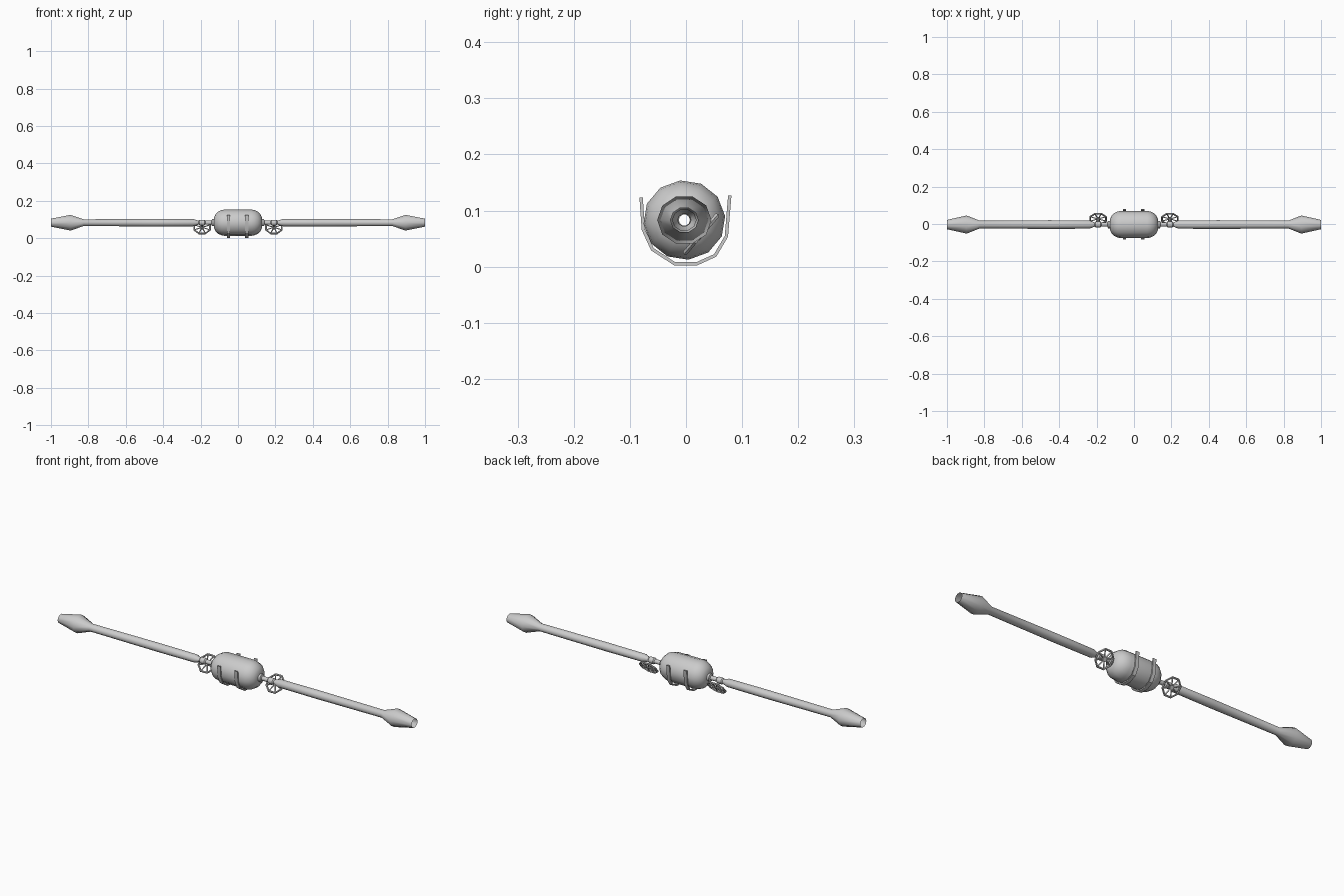
import bpy, bmesh, math
from mathutils import Vector, Matrix

if "Cube" in bpy.data.objects:
    bpy.data.objects.remove(bpy.data.objects["Cube"])

AXIS_Y, AXIS_Z = -0.003, 0.083


def finish(bm, name, mirror=False, angle=40):
    bmesh.ops.recalc_face_normals(bm, faces=bm.faces)
    me = bpy.data.meshes.new(name)
    bm.to_mesh(me)
    bm.free()
    ob = bpy.data.objects.new(name, me)
    bpy.context.collection.objects.link(ob)
    if mirror:
        ob.modifiers.new("Mirror", 'MIRROR').use_axis[0] = True
    bpy.context.view_layer.objects.active = ob
    ob.select_set(True)
    bpy.ops.object.shade_smooth_by_angle(angle=math.radians(angle))
    ob.select_set(False)
    return ob


def lathe(name, profile, sides, mirror=False, sy=1.0, turn=0.0):
    """Open surface of revolution around the x axis from (x, radius) points."""
    bm = bmesh.new()
    rings = []
    for x, r in profile:
        rings.append([bm.verts.new((x,
                      AXIS_Y + sy * r * math.cos(turn + math.tau * i / sides),
                      AXIS_Z + r * math.sin(turn + math.tau * i / sides)))
                      for i in range(sides)])
    for a, b in zip(rings, rings[1:]):
        for i in range(sides):
            j = (i + 1) % sides
            bm.faces.new((a[i], a[j], b[j], b[i]))
    return finish(bm, name, mirror)


# Tank with rounded ends and open ports
half = [(0.070, 0.071), (0.088, 0.068), (0.105, 0.060), (0.119, 0.047),
        (0.127, 0.031), (0.129, 0.010)]
lathe("tank", [(-x, r) for x, r in reversed(half)] + half, 12, sy=1.03, turn=0.1)

# Outlet necks with a collar
lathe("outlet_neck", [(0.127, 0.010), (0.127, 0.020), (0.139, 0.020), (0.142, 0.011),
                      (0.175, 0.011), (0.18, 0.016), (0.205, 0.016), (0.21, 0.011),
                      (0.225, 0.011)], 10, mirror=True)

# Long pipes ending in flared nozzles
lathe("pipe_and_nozzle", [(0.212, 0.011), (0.238, 0.020), (0.45, 0.021), (0.825, 0.019),
                          (0.895, 0.044), (1.0, 0.0225)], 10, mirror=True, sy=1.1)

# U-shaped straps cradling the tank
path = [(-0.080, 0.123), (-0.076, 0.066), (-0.060, 0.031), (-0.020, 0.005),
        (0.019, 0.005), (0.052, 0.020), (0.072, 0.054), (0.078, 0.127)]
for n, cx in enumerate((-0.051, 0.046)):
    bm = bmesh.new()
    rings = []
    for i, p in enumerate(path):
        a, b = path[max(i - 1, 0)], path[min(i + 1, len(path) - 1)]
        t = Vector((b[0] - a[0], b[1] - a[1])).normalized()
        nrm = Vector((t.y, -t.x)) * 0.003
        rings.append([bm.verts.new((cx + dx, p[0] + s * nrm.x, p[1] + s * nrm.y))
                      for dx, s in ((-0.009, -1), (0.009, -1), (0.009, 1), (-0.009, 1))])
    for a, b in zip(rings, rings[1:]):
        for i in range(4):
            j = (i + 1) % 4
            bm.faces.new((a[i], a[j], b[j], b[i]))
    bm.faces.new(rings[0])
    bm.faces.new(rings[-1])
    finish(bm, f"strap_{n + 1}", angle=30)

# Spoked valve handwheels, tilted down and back
center = Vector((0.192, 0.027, 0.058))
normal = Vector((0, 0.76, -0.65)).normalized()
place = Matrix.Translation(center) @ normal.to_track_quat('Z', 'Y').to_matrix().to_4x4()
bm = bmesh.new()
N, R, r = 8, 0.046, 0.005
rim = [[bm.verts.new(((R + r * math.cos(v)) * math.cos(u),
                      (R + r * math.cos(v)) * math.sin(u), r * math.sin(v)))
        for v in [math.tau * k / 6 for k in range(6)]]
       for u in [math.tau * (i + 0.5) / N for i in range(N)]]
for i in range(N):
    a, b = rim[i], rim[(i + 1) % N]
    for k in range(6):
        m = (k + 1) % 6
        bm.faces.new((a[k], b[k], b[m], a[m]))
for i in range(N):
    spoke = Matrix.Rotation(math.tau * (i + 0.5) / N, 4, 'Z') @ Matrix.Translation((R / 2, 0, 0)) \
        @ Matrix.Rotation(math.pi / 2, 4, 'Y')
    bmesh.ops.create_cone(bm, segments=4, radius1=0.0035, radius2=0.0035, depth=R, matrix=spoke)
bmesh.ops.create_cone(bm, cap_ends=True, segments=8, radius1=0.011, radius2=0.011, depth=0.01)
# stem from the wheel to the neck
bmesh.ops.create_cone(bm, cap_ends=True, segments=8, radius1=0.005, radius2=0.005, depth=0.028,
                      matrix=Matrix.Translation((0, 0, -0.014)))
bm.transform(place)
finish(bm, "valve_wheel", mirror=True, angle=35)
